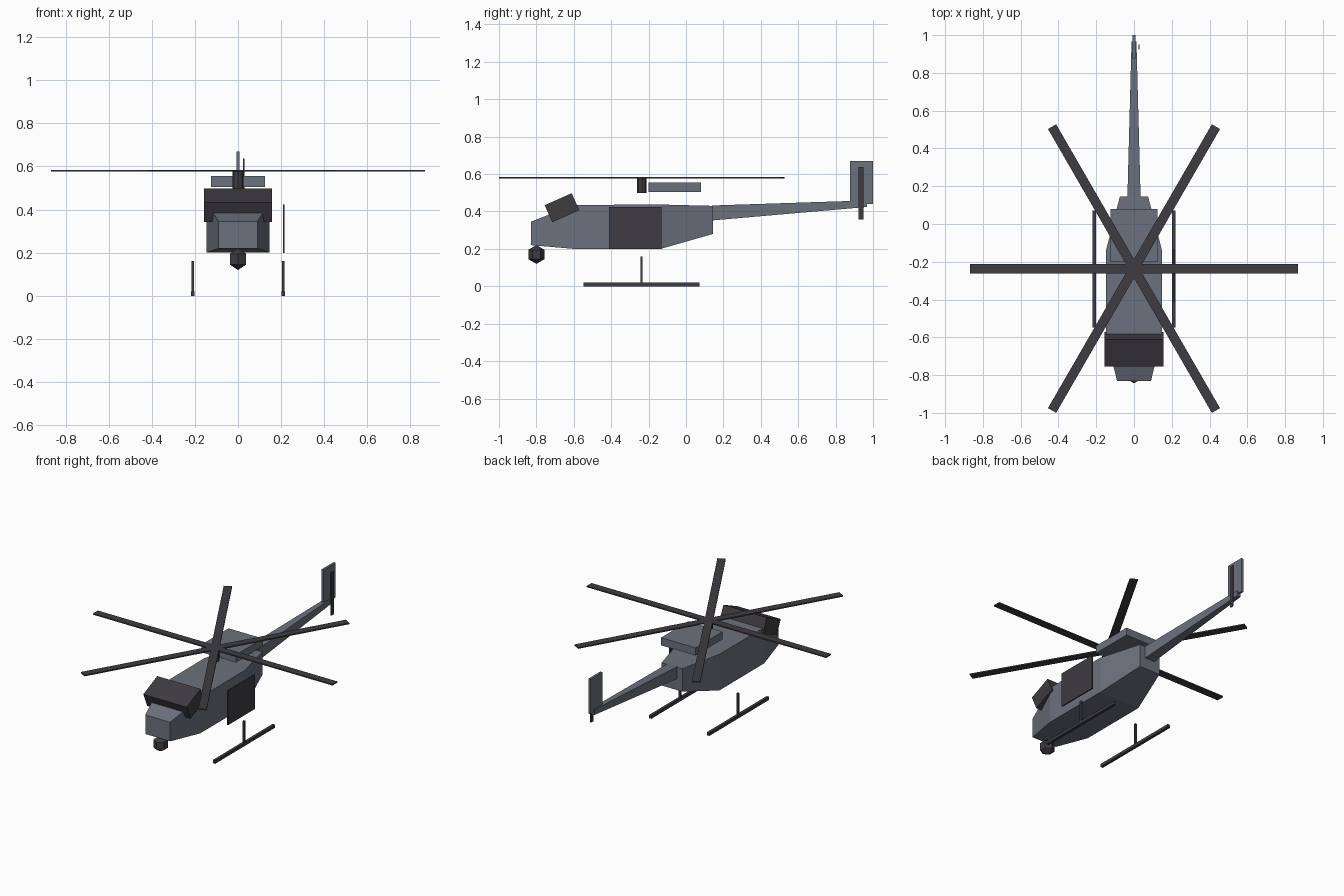
import bpy, bmesh, math
from mathutils import Matrix, Vector

old = bpy.data.objects.get("Cube")
if old:
    bpy.data.objects.remove(old, do_unlink=True)


def material(name, rgb):
    m = bpy.data.materials.new(name)
    m.use_nodes = True
    m.diffuse_color = (*rgb, 1)
    bsdf = m.node_tree.nodes["Principled BSDF"]
    bsdf.inputs["Base Color"].default_value = (*rgb, 1)
    bsdf.inputs["Roughness"].default_value = 0.7
    return m


GREY = material("slate grey", (0.147, 0.165, 0.205))
DARK = material("charcoal", (0.049, 0.045, 0.053))


def finish(name, bm, mat):
    bmesh.ops.recalc_face_normals(bm, faces=bm.faces)
    mesh = bpy.data.meshes.new(name)
    bm.to_mesh(mesh)
    bm.free()
    mesh.materials.append(mat)
    ob = bpy.data.objects.new(name, mesh)
    bpy.context.collection.objects.link(ob)
    return ob


def box(name, centre, size, mat, tilt=0.0):
    """Box, optionally tilted about the x axis."""
    bm = bmesh.new()
    bmesh.ops.create_cube(bm, size=1, matrix=Matrix.Translation(centre)
                          @ Matrix.Rotation(tilt, 4, 'X')
                          @ Matrix.Diagonal((*size, 1)))
    return finish(name, bm, mat)


def loft(name, stations, mat):
    """Rectangular sections (y, half width, bottom, top) joined along y."""
    bm = bmesh.new()
    rings = [[bm.verts.new(p) for p in ((-w, y, lo), (w, y, lo), (w, y, hi), (-w, y, hi))]
             for y, w, lo, hi in stations]
    for a, b in zip(rings, rings[1:]):
        for i in range(4):
            j = (i + 1) % 4
            bm.faces.new((a[i], a[j], b[j], b[i]))
    bm.faces.new(rings[0])
    bm.faces.new(rings[-1])
    return finish(name, bm, mat)


# Body and tail
loft("fuselage", [(-0.83, 0.09, 0.22, 0.345), (-0.6, 0.147, 0.2, 0.435),
                  (-0.135, 0.147, 0.2, 0.437), (0.145, 0.075, 0.28, 0.43)], GREY)
loft("tail_boom", [(0.14, 0.035, 0.352, 0.432), (0.967, 0.013, 0.424, 0.459)], GREY)
box("tail_fin", (0, 0.938, 0.555), (0.015, 0.124, 0.228), GREY)
box("engine_housing", (0, -0.06, 0.53), (0.25, 0.28, 0.05), GREY)

# Canopy and side door
box("canopy", (0, -0.663, 0.42), (0.314, 0.158, 0.1), DARK, math.radians(24))
box("side_door", (0.212, -0.272, 0.312), (0.008, 0.28, 0.225), DARK)

# Chin turret
bm = bmesh.new()
bmesh.ops.create_uvsphere(bm, u_segments=6, v_segments=3, radius=0.05,
                          matrix=Matrix.Translation((0, -0.8, 0.17)))
finish("chin_turret", bm, DARK)

# Main rotor: three full-span bars crossing at the mast
MAST = Vector((0, -0.236, 0.58))
bm = bmesh.new()
bmesh.ops.create_cone(bm, cap_ends=True, segments=8, radius1=0.025, radius2=0.025,
                      depth=0.08, matrix=Matrix.Translation(MAST - Vector((0, 0, 0.042))))
finish("rotor_mast", bm, DARK)
for i in range(3):
    blade = box(f"rotor_blade_{i + 1}", (0, 0, 0), (1.735, 0.05, 0.008), DARK)
    blade.location = MAST
    blade.rotation_euler.z = i * math.pi / 3

# Tail rotor
box("tail_rotor", (0.027, 0.936, 0.497), (0.006, 0.026, 0.28), DARK)

# Landing skids
for side, x in (("left", 0.21), ("right", -0.21)):
    box(f"{side}_skid", (x, -0.238, 0.01), (0.018, 0.62, 0.02), DARK)
    box(f"{side}_skid_strut", (x, -0.238, 0.088), (0.012, 0.012, 0.145), DARK)
